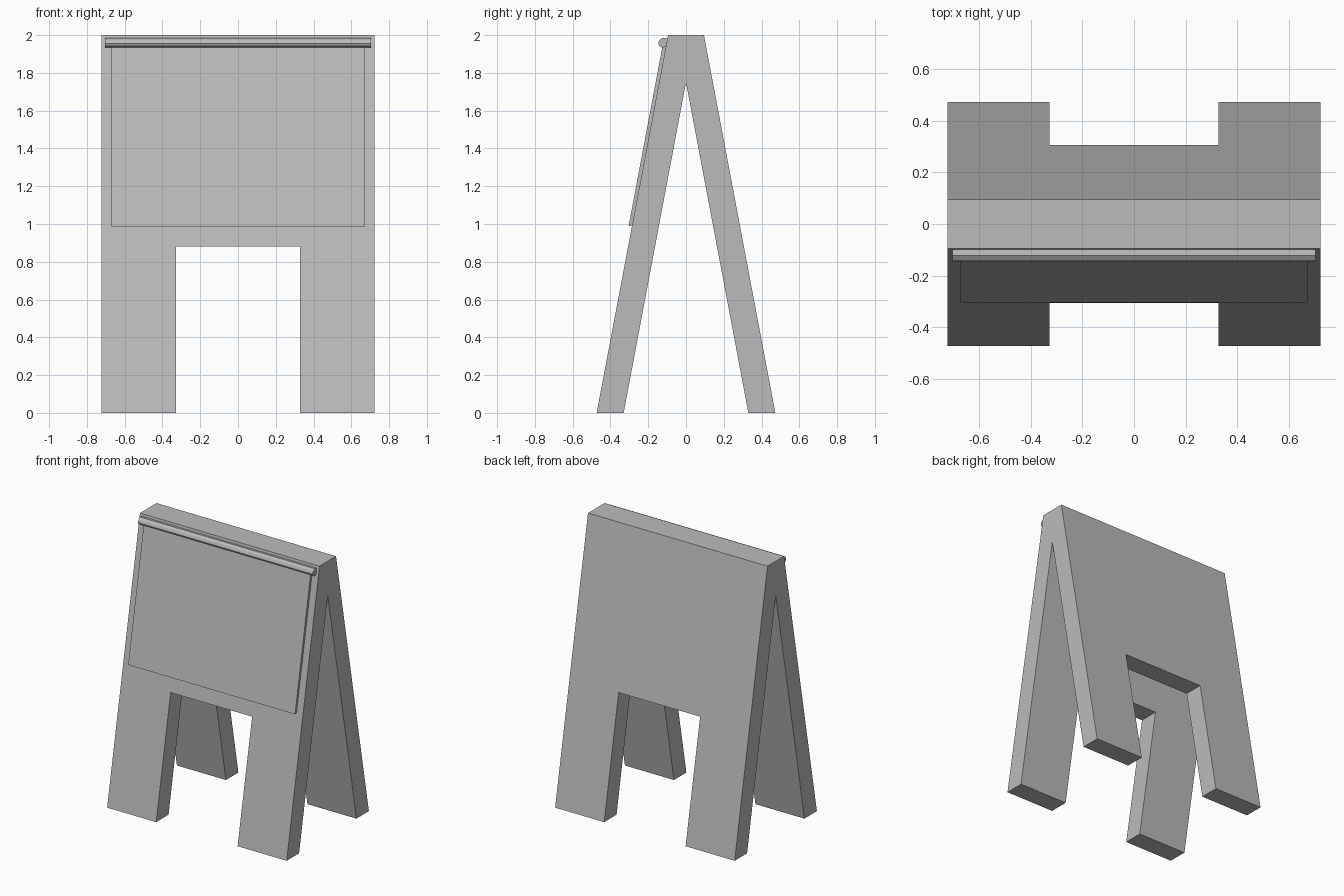
import bpy, bmesh
from mathutils import Vector

if "Cube" in bpy.data.objects:
    bpy.data.objects.remove(bpy.data.objects["Cube"])

grey = bpy.data.materials.new("plain_grey")
grey.diffuse_color = (0.5, 0.5, 0.5, 1)
grey.use_nodes = True
grey.node_tree.nodes["Principled BSDF"].inputs["Base Color"].default_value = grey.diffuse_color


def extrude_x(name, profile, half_width):
    """Solid made by sweeping a (y, z) side profile across the width."""
    bm = bmesh.new()
    face = bm.faces.new([bm.verts.new((-half_width, y, z)) for y, z in profile])
    new = bmesh.ops.extrude_face_region(bm, geom=[face])["geom"]
    bmesh.ops.translate(bm, vec=Vector((2 * half_width, 0, 0)),
                        verts=[v for v in new if isinstance(v, bmesh.types.BMVert)])
    bmesh.ops.recalc_face_normals(bm, faces=bm.faces)
    mesh = bpy.data.meshes.new(name)
    bm.to_mesh(mesh)
    bm.free()
    mesh.materials.append(grey)
    obj = bpy.data.objects.new(name, mesh)
    bpy.context.collection.objects.link(obj)
    return obj


# Folding A-shaped stand: front and back boards joined at a flat top
half = [(0.095, 2.0), (0.473, 0.0), (0.33, 0.0)]
profile = half + [(0.0, 1.75)] + [(-y, z) for y, z in reversed(half)]
stand = extrude_x("stand", profile, 0.723)

# Gap between the legs, cut through both boards
cutter = extrude_x("leg_gap_cutter",
                   [(-0.7, -0.1), (0.7, -0.1), (0.7, 0.88), (-0.7, 0.88)], 0.328)
cutter.hide_render = True
cutter.hide_viewport = True
cut = stand.modifiers.new("leg_gap", "BOOLEAN")
cut.operation = "DIFFERENCE"
cut.solver = "EXACT"
cut.object = cutter

# Display sheet lying on the sloping front
extrude_x("display_sheet",
          [(-0.284, 0.992), (-0.304, 0.988), (-0.122, 1.955), (-0.102, 1.959)], 0.672)

# Rounded clamp bar holding the top of the sheet
extrude_x("clamp_bar",
          [(-0.096, 1.982), (-0.122, 1.986), (-0.139, 1.975), (-0.147, 1.956),
           (-0.141, 1.942), (-0.126, 1.934), (-0.107, 1.938)], 0.703)
